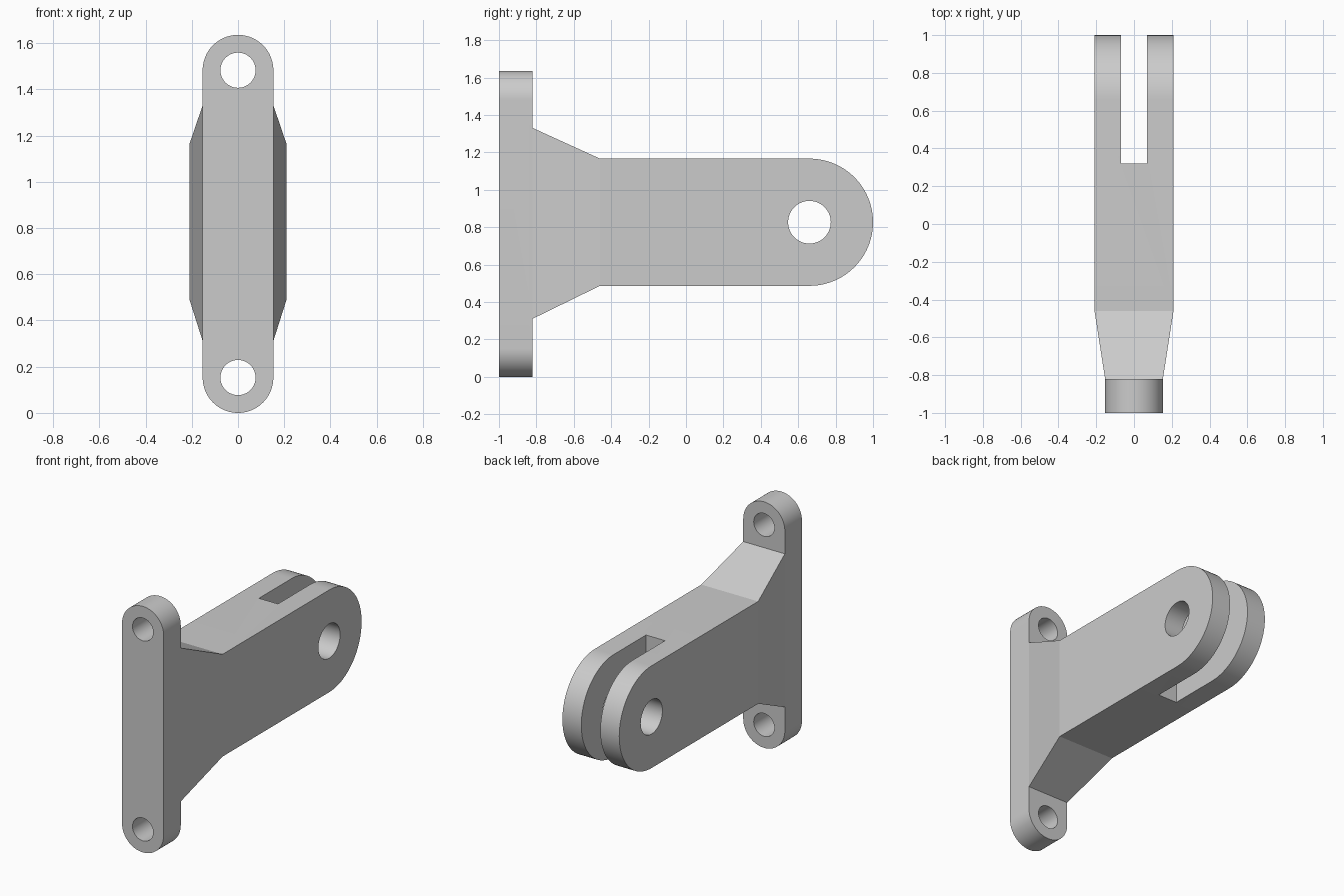
import bpy
import bmesh
from math import pi, sin, cos, radians
from mathutils import Vector

cube = bpy.data.objects.get("Cube")
if cube:
    bpy.data.objects.remove(cube, do_unlink=True)

# Main dimensions
HEIGHT, PLATE_R = 1.636, 0.153       # mounting plate
PLATE_FRONT, PLATE_BACK = -1.0, -0.82
ARM_HALF, ARM_R = 0.209, 0.34        # fork arm
ARM_START, PIN_Y, ARM_Z = -0.46, 0.66, 0.827
STEPS = 48

grey = bpy.data.materials.new("plain grey")
grey.use_nodes = True
colour = (0.6, 0.6, 0.6, 1)
grey.diffuse_color = colour
grey.node_tree.nodes["Principled BSDF"].inputs["Base Color"].default_value = colour


def loft(name, start, end):
    """Solid between two matching outlines."""
    bm = bmesh.new()
    a = [bm.verts.new(p) for p in start]
    b = [bm.verts.new(p) for p in end]
    bm.faces.new(a)
    bm.faces.new(b)
    for i in range(len(a)):
        j = (i + 1) % len(a)
        bm.faces.new((a[i], a[j], b[j], b[i]))
    bmesh.ops.recalc_face_normals(bm, faces=bm.faces)
    mesh = bpy.data.meshes.new(name)
    bm.to_mesh(mesh)
    bm.free()
    mesh.materials.append(grey)
    obj = bpy.data.objects.new(name, mesh)
    bpy.context.collection.objects.link(obj)
    return obj


def extrude(name, outline, move):
    return loft(name, outline, [Vector(p) + Vector(move) for p in outline])


def arc(u, v, r, first, last, steps=STEPS):
    return [(u + r * cos(first + (last - first) * i / steps),
             v + r * sin(first + (last - first) * i / steps)) for i in range(steps + 1)]


def circle(u, v, r):
    return arc(u, v, r, 0, 2 * pi, 2 * STEPS)[:-1]


def rect(x, y, low, high):
    return [(-x, y, low), (x, y, low), (x, y, high), (-x, y, high)]


def combine(base, other, operation):
    mod = base.modifiers.new(operation.title(), 'BOOLEAN')
    mod.operation, mod.solver, mod.object = operation, 'EXACT', other
    bpy.context.view_layer.objects.active = base
    bpy.ops.object.modifier_apply(modifier=mod.name)
    bpy.data.objects.remove(other, do_unlink=True)


# Mounting plate with rounded ends
outline = arc(0, HEIGHT - PLATE_R, PLATE_R, 0, pi) + arc(0, PLATE_R, PLATE_R, pi, 2 * pi)
bracket = extrude("fork_bracket", [(x, PLATE_FRONT, z) for x, z in outline],
                  (0, PLATE_BACK - PLATE_FRONT, 0))

# Tapered neck
neck = loft("neck", rect(PLATE_R, PLATE_BACK, 0.311, 1.331),
            rect(ARM_HALF, ARM_START, ARM_Z - ARM_R, ARM_Z + ARM_R))
combine(bracket, neck, 'UNION')

# Arm with a rounded end
outline = arc(PIN_Y, ARM_Z, ARM_R, -pi / 2, pi / 2)
outline += [(ARM_START, ARM_Z + ARM_R), (ARM_START, ARM_Z - ARM_R)]
arm = extrude("arm", [(-ARM_HALF, y, z) for y, z in outline], (2 * ARM_HALF, 0, 0))
combine(bracket, arm, 'UNION')

# Slot between the fork prongs
combine(bracket, extrude("slot", rect(0.07, 0.32, 0.2, 1.5), (0, 1, 0)), 'DIFFERENCE')

# Pin hole and two bolt holes
pin = extrude("pin_hole", [(-0.5, y, z) for y, z in circle(PIN_Y, ARM_Z, 0.114)], (1, 0, 0))
combine(bracket, pin, 'DIFFERENCE')
for z0 in (PLATE_R, HEIGHT - PLATE_R):
    bolt = extrude("bolt_hole", [(x, -1.1, z) for x, z in circle(0, z0, 0.076)], (0, 0.4, 0))
    combine(bracket, bolt, 'DIFFERENCE')

# Smooth the curved walls, keep the edges sharp
bpy.ops.object.select_all(action='DESELECT')
bracket.select_set(True)
bpy.context.view_layer.objects.active = bracket
bpy.ops.object.shade_smooth_by_angle(angle=radians(6))
